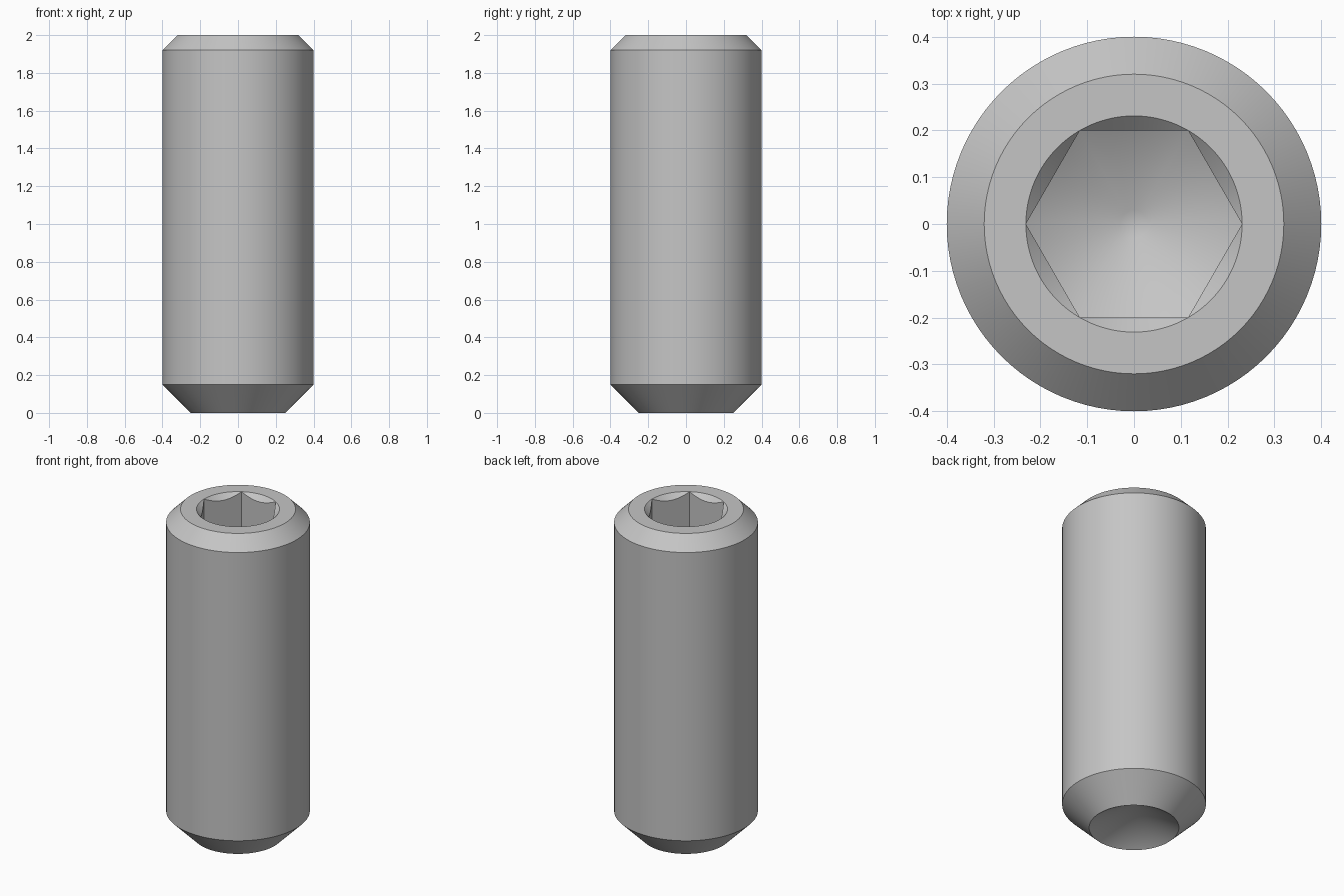
import bpy
import bmesh
import math

if "Cube" in bpy.data.objects:
    bpy.data.objects.remove(bpy.data.objects["Cube"], do_unlink=True)

SEGMENTS = 96            # divisible by six so the hex corners land on vertices
BODY_R = 0.40
CUP_R = 0.25
HEX_FLAT = 0.20          # centre to flat of the socket
HEX_CORNER = HEX_FLAT / math.cos(math.pi / 6)
WALL_BOTTOM = 1.50
TIP_R = 0.03
DRILL = math.tan(math.pi / 6)   # slope of the drilled cones


def hex_radius(angle):
    """Distance from the axis to the hexagon wall, with a corner on +x."""
    return HEX_FLAT / math.cos(angle % (math.pi / 3) - math.pi / 6)


def profile(angle):
    """Radius and height pairs from the cup point round to the socket floor."""
    wall = hex_radius(angle)
    return [
        (CUP_R, 0.0),                                        # cup rim
        (BODY_R, 0.15),                                      # point chamfer
        (BODY_R, 1.92),                                      # shank
        (0.32, 2.0),                                         # top chamfer
        (HEX_CORNER, 2.0),                                   # socket rim
        (wall, 2.0 - (HEX_CORNER - wall)),                   # countersink
        (wall, WALL_BOTTOM - (HEX_CORNER - wall) * DRILL),   # socket wall
        (TIP_R, WALL_BOTTOM - (HEX_CORNER - TIP_R) * DRILL), # drilled floor
    ]


# Steel material
steel = bpy.data.materials.new("steel grey")
steel.use_nodes = True
colour = (0.56, 0.56, 0.56, 1.0)
steel.diffuse_color = colour
steel.node_tree.nodes["Principled BSDF"].inputs["Base Color"].default_value = colour

# Screw surface, swept round the axis
bm = bmesh.new()
columns = []
for i in range(SEGMENTS):
    a = 2 * math.pi * i / SEGMENTS
    columns.append([bm.verts.new((r * math.cos(a), r * math.sin(a), z))
                    for r, z in profile(a)])
cup_apex = bm.verts.new((0, 0, CUP_R * DRILL))
for i, here in enumerate(columns):
    there = columns[(i + 1) % SEGMENTS]
    for k in range(len(here) - 1):
        bm.faces.new((here[k], there[k], there[k + 1], here[k + 1]))
    bm.faces.new((cup_apex, there[0], here[0]))
bm.faces.new([column[-1] for column in columns])             # socket tip

# Countersink vanishes at the hex corners, so weld it there
bmesh.ops.remove_doubles(bm, verts=bm.verts, dist=0.00005)
bmesh.ops.recalc_face_normals(bm, faces=bm.faces)
mesh = bpy.data.meshes.new("set_screw")
bm.to_mesh(mesh)
bm.free()
mesh.materials.append(steel)

screw = bpy.data.objects.new("set_screw", mesh)
bpy.context.collection.objects.link(screw)
bpy.ops.object.select_all(action="DESELECT")
screw.select_set(True)
bpy.context.view_layer.objects.active = screw
bpy.ops.object.shade_smooth_by_angle(angle=math.radians(35))
